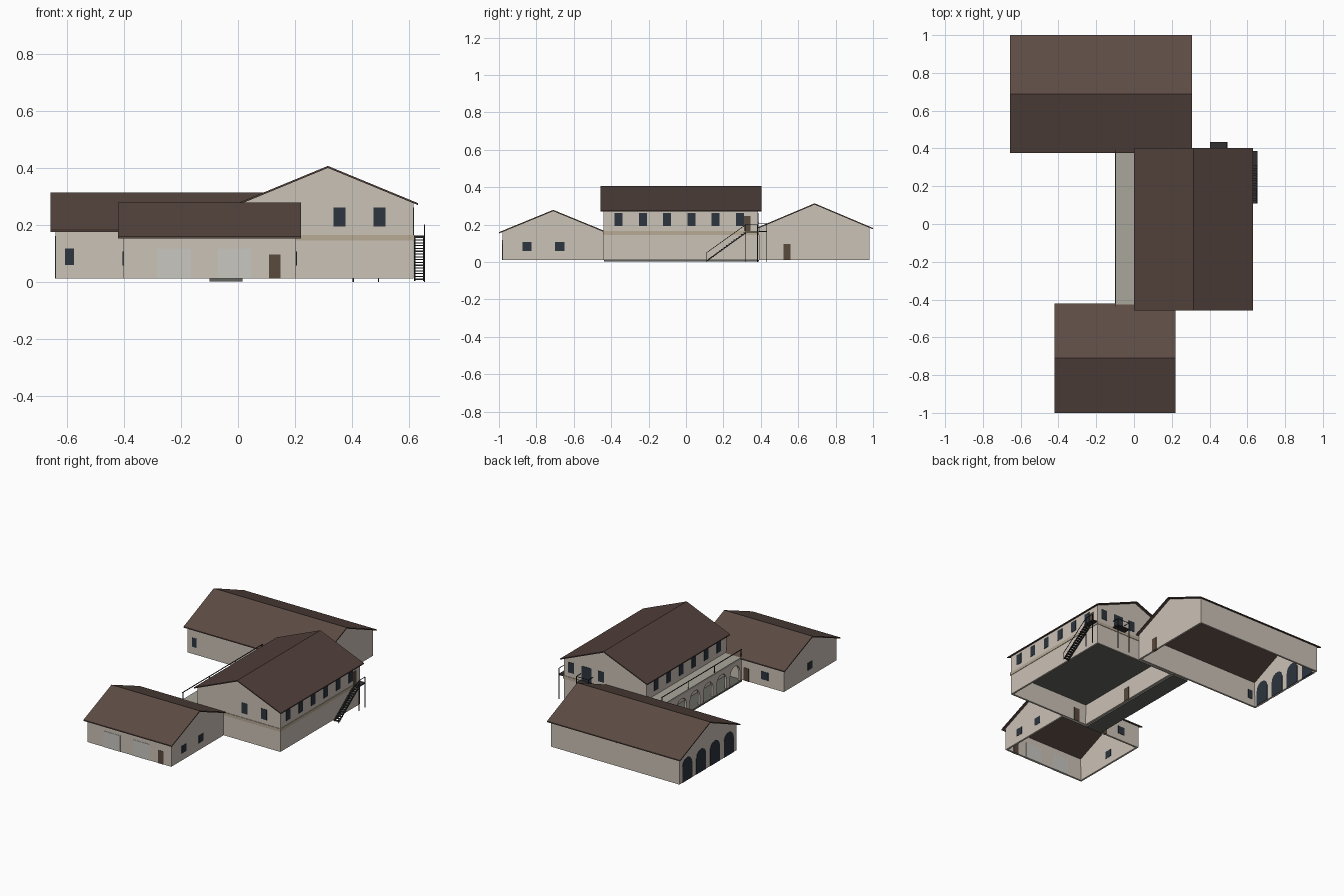
import bpy, bmesh, math
from mathutils import Vector

if "Cube" in bpy.data.objects:
    bpy.data.objects.remove(bpy.data.objects["Cube"])


def material(name, rgb):
    m = bpy.data.materials.new(name)
    m.diffuse_color = (*rgb, 1)
    m.use_nodes = True
    m.node_tree.nodes["Principled BSDF"].inputs["Base Color"].default_value = m.diffuse_color
    return m


PLASTER = material("plaster", (0.60, 0.54, 0.47))
ROOF = material("barn_roof_tile", (0.107, 0.070, 0.058))
ROOF2 = material("house_roof_tile", (0.082, 0.052, 0.044))
GLASS = material("dark_glass", (0.025, 0.035, 0.048))
WOOD = material("wood", (0.10, 0.068, 0.045))
BAND = material("tan_band", (0.48, 0.40, 0.30))
STONE = material("stone", (0.40, 0.38, 0.33))
SLAB = material("floor_slab", (0.13, 0.13, 0.115))
SHUTTER = material("garage_panel", (0.58, 0.57, 0.53))
IRON = material("iron", (0.03, 0.03, 0.03))
BASE = 0.012   # underside of the walls
T = 0.012      # wall thickness


def make(name, verts, faces, mat):
    bm = bmesh.new()
    vs = [bm.verts.new(v) for v in verts]
    for f in faces:
        bm.faces.new([vs[i] for i in f])
    bmesh.ops.recalc_face_normals(bm, faces=bm.faces)
    me = bpy.data.meshes.new(name)
    bm.to_mesh(me)
    bm.free()
    me.materials.append(mat)
    ob = bpy.data.objects.new(name, me)
    bpy.context.collection.objects.link(ob)
    return ob


def prism(name, pts, a, b, axis, mat, caps=True, skip=()):
    """Extrude a (u, z) profile from a to b along the x or y axis."""
    n = len(pts)
    verts = [(s, u, z) if axis == 'x' else (u, s, z) for s in (a, b) for u, z in pts]
    faces = [(i, (i + 1) % n, n + (i + 1) % n, n + i) for i in range(n) if i not in skip]
    if caps:
        faces += [tuple(range(n)), tuple(range(n, 2 * n))]
    return make(name, verts, faces, mat)


def box(name, x0, x1, y0, y1, z0, z1, mat):
    return prism(name, [(x0, z0), (x1, z0), (x1, z1), (x0, z1)], y0, y1, 'y', mat)


def beam(name, p, q, w, mat):
    p, q = Vector(p), Vector(q)
    d = (q - p).normalized()
    side = d.cross(Vector((0, 0, 1)) if abs(d.z) < 0.9 else Vector((0, 1, 0))).normalized() * w / 2
    up = side.cross(d)
    verts = [e + s * side + t * up for e in (p, q) for s, t in ((-1, -1), (1, -1), (1, 1), (-1, 1))]
    return make(name, verts, [(0, 1, 2, 3), (4, 5, 6, 7), (0, 1, 5, 4), (1, 2, 6, 5),
                              (2, 3, 7, 6), (3, 0, 4, 7)], mat)


def building(name, axis, roof_u, roof_v, ridge, eave, walls_u, walls_v, mat):
    """Hollow gabled walls plus an overhanging two-slope roof."""
    (r0, r1), (w0, w1), t = roof_u, walls_u, 0.007
    c = (r0 + r1) / 2
    slope = (ridge - eave) / (c - r0)
    top = lambda u: ridge - slope * abs(u - c) - t
    prism(name + "_roof", [(r0, eave - t), (c, ridge - t), (r1, eave - t),
                           (r1, eave), (c, ridge), (r0, eave)], *roof_v, axis, mat)
    walls = prism(name + "_walls", [(w0, BASE), (w1, BASE), (w1, top(w1)), (c, top(c)), (w0, top(w0))],
                  *walls_v, axis, PLASTER, skip=(0, 2, 3))
    s = walls.modifiers.new("thickness", 'SOLIDIFY')
    s.thickness, s.offset, s.use_even_offset = T, -1, True


def arch(c, w, z0, spring, n=10):
    """Arch outline from the left foot to the right foot."""
    r = w / 2
    return [(c - r, z0)] + [(c - r * math.cos(math.pi * i / n), spring + r * math.sin(math.pi * i / n))
                            for i in range(n + 1)] + [(c + r, z0)]


def panel(name, axis, outer, inward, c, w, z0, z1, mat):
    """Window or door filling the wall whose outer face sits at 'outer'."""
    a, b = outer - inward * 0.002, outer + inward * (T + 0.002)
    return prism(name, [(c - w / 2, z0), (c + w / 2, z0), (c + w / 2, z1), (c - w / 2, z1)], a, b, axis, mat)


# --- three buildings
building("house", 'y', (0.0, 0.63), (-0.457, 0.403), 0.407, 0.277, (0.015, 0.615), (-0.44, 0.386), ROOF2)
building("front_barn", 'x', (-1.0, -0.42), (-0.42, 0.22), 0.279, 0.160, (-0.982, -0.438), (-0.402, 0.204), ROOF)
building("rear_barn", 'x', (0.375, 1.0), (-0.657, 0.307), 0.314, 0.182, (0.391, 0.982), (-0.64, 0.29), ROOF)

# --- house floor and tan string course
box("house_floor", 0.02, 0.61, -0.435, 0.38, 0.148, 0.16, SLAB)
box("band_front", 0.204, 0.618, -0.443, -0.438, 0.145, 0.165, BAND)
box("band_right", 0.612, 0.618, -0.443, 0.389, 0.145, 0.165, BAND)
box("band_back", 0.29, 0.618, 0.383, 0.389, 0.145, 0.165, BAND)

# --- house windows and doors
for i in range(6):
    y = -0.36 + 0.1295 * i
    panel("house_window_right", 'x', 0.615, -1, y, 0.043, 0.192, 0.262, GLASS)
    panel("house_window_left", 'x', 0.015, 1, y, 0.043, 0.192, 0.262, GLASS)
for x in (0.356, 0.496):
    panel("house_window_front", 'y', -0.44, 1, x, 0.043, 0.194, 0.262, GLASS)
for x in (0.345, 0.563):
    panel("house_window_back", 'y', 0.386, -1, x, 0.043, 0.194, 0.262, GLASS)
panel("balcony_door", 'y', 0.386, -1, 0.45, 0.07, 0.166, 0.262, GLASS)
panel("stair_door", 'x', 0.615, -1, 0.328, 0.036, 0.165, 0.247, WOOD)
panel("porch_door", 'x', 0.015, 1, -0.04, 0.045, BASE, 0.1, WOOD)
panel("connecting_door", 'y', -0.44, 1, 0.10, 0.04, BASE, 0.1, WOOD)

# --- front barn openings
for x in (-0.225, -0.012):
    panel("garage_door", 'y', -0.982, 1, x, 0.119, BASE, 0.117, SHUTTER)
panel("front_barn_door", 'y', -0.982, 1, 0.129, 0.039, BASE, 0.097, WOOD)
for y in (-0.85, -0.675):
    panel("front_barn_window_right", 'x', 0.204, -1, y, 0.05, 0.058, 0.107, GLASS)
panel("front_barn_window_left", 'x', -0.402, 1, -0.71, 0.05, 0.058, 0.107, GLASS)
panel("front_barn_window_back", 'y', -0.438, -1, -0.265, 0.05, 0.055, 0.107, GLASS)
panel("front_barn_door_back", 'y', -0.438, -1, -0.13, 0.038, BASE, 0.097, WOOD)

# --- rear barn openings
panel("rear_barn_window", 'y', 0.391, 1, -0.59, 0.031, 0.059, 0.118, GLASS)
panel("rear_barn_door", 'x', 0.29, -1, 0.54, 0.038, BASE, 0.097, WOOD)
for k in (-1.5, -0.5, 0.5, 1.5):
    prism("rear_barn_arch", arch(0.687 + k * 0.143, 0.1, BASE, 0.112), -0.642, -0.64 + T + 0.002, 'x', GLASS)

# --- arcaded porch with terrace above
y0, y1 = -0.438, 0.391
step = (y1 - y0) / 6
outline = [(y0, BASE)]
for i in range(6):
    outline += arch(y0 + step * (i + 0.5), 0.1, BASE, 0.075)
outline += [(y1, BASE), (y1, 0.15), (y0, 0.15)]
prism("arcade_wall", outline, -0.097, -0.083, 'x', PLASTER)
box("terrace_slab", -0.1, 0.015, y0, y1, 0.15, 0.162, STONE)
box("porch_floor", -0.1, 0.015, y0, y1, 0.002, BASE, SLAB)
for i in range(4):
    y = -0.43 + 0.272 * i
    beam("terrace_post", (-0.096, y, 0.16), (-0.096, y, 0.212), 0.004, IRON)
beam("terrace_rail", (-0.096, y0, 0.21), (-0.096, y1, 0.21), 0.004, IRON)

# --- back balcony
box("balcony_floor", 0.402, 0.494, 0.386, 0.434, 0.16, 0.167, IRON)
for x in (0.404, 0.492):
    beam("balcony_post", (x, 0.432, 0), (x, 0.432, 0.21), 0.004, IRON)
    beam("balcony_side_rail", (x, 0.386, 0.208), (x, 0.432, 0.208), 0.003, IRON)
beam("balcony_rail", (0.404, 0.432, 0.208), (0.492, 0.432, 0.208), 0.003, IRON)

# --- outside stair
ya, yb, zb = 0.11, 0.32, 0.157
for x in (0.619, 0.652):
    beam("stair_stringer", (x, ya, 0.006), (x, yb, zb), 0.006, IRON)
n = 16
for i in range(n):
    f = (i + 0.5) / n
    y, z = ya + (yb - ya) * f, 0.005 + zb * f
    box("stair_tread", 0.617, 0.655, y - 0.007, y + 0.007, z - 0.002, z + 0.002, IRON)
box("stair_landing", 0.615, 0.655, yb, 0.386, 0.157, 0.163, IRON)
for y in (yb, 0.382):
    beam("landing_post", (0.653, y, 0), (0.653, y, 0.2), 0.004, IRON)
beam("landing_rail", (0.653, yb, 0.2), (0.653, 0.382, 0.2), 0.003, IRON)
beam("stair_handrail", (0.653, ya, 0.05), (0.653, yb, 0.2), 0.003, IRON)
beam("stair_foot_post", (0.653, ya, 0), (0.653, ya, 0.05), 0.003, IRON)
